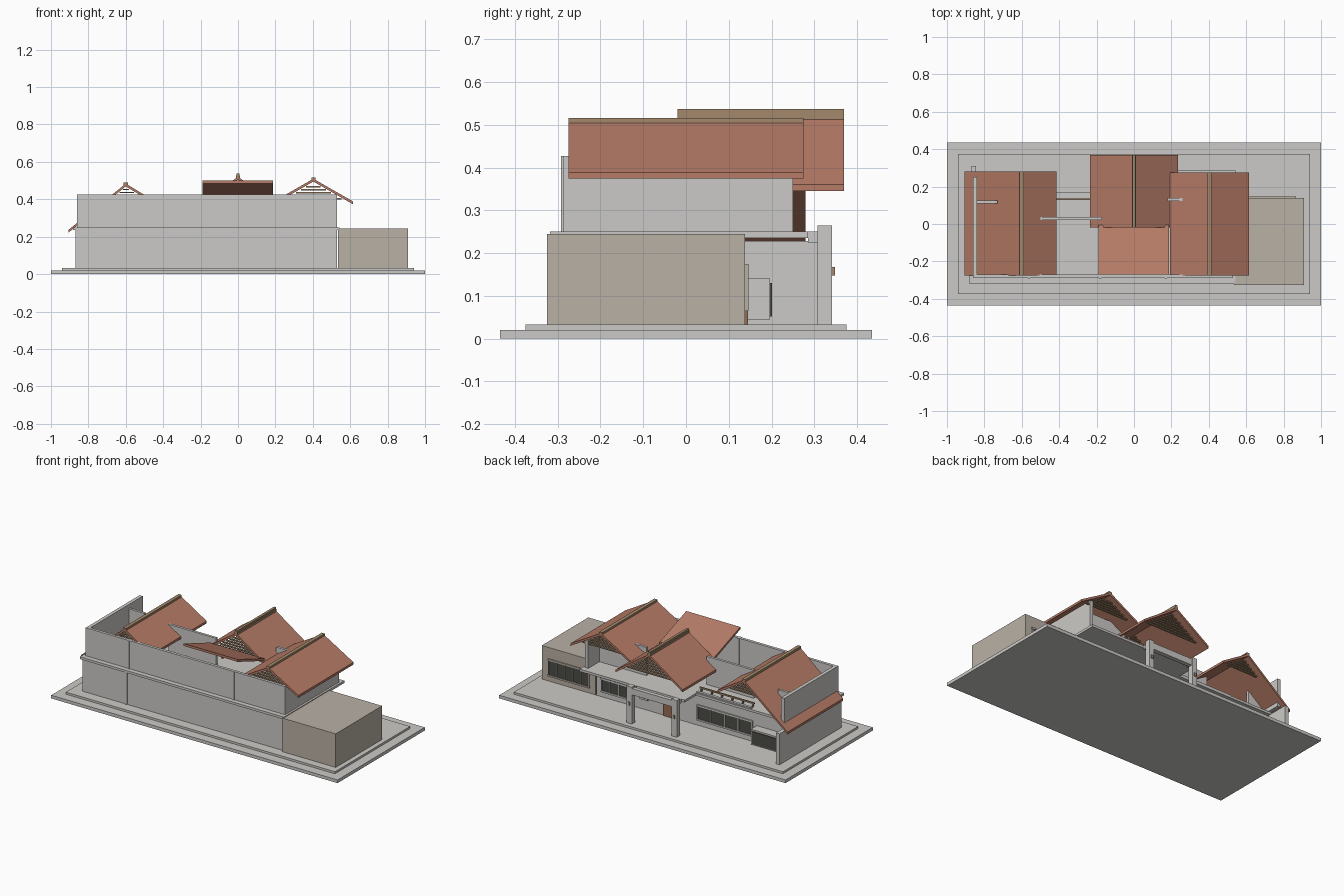
import bpy
import bmesh

cube = bpy.data.objects.get("Cube")
if cube:
    bpy.data.objects.remove(cube, do_unlink=True)


def material(name, rgb):
    m = bpy.data.materials.new(name)
    m.use_nodes = True
    m.diffuse_color = (*rgb, 1)
    m.node_tree.nodes["Principled BSDF"].inputs["Base Color"].default_value = (*rgb, 1)
    return m


PLASTER = material("pale_grey_plaster", (0.6, 0.59, 0.57))
TILE = material("terracotta_tile", (0.47, 0.2, 0.135))
TAN = material("tan_render", (0.49, 0.44, 0.38))
TIMBER = material("light_timber", (0.37, 0.25, 0.15))
GLASS = material("dark_glass", (0.07, 0.07, 0.06))
DOOR = material("brown_door", (0.3, 0.15, 0.09))


def prism(name, profile, axis, start, end, mat):
    """Extrude a closed 2D profile along x or y."""
    bm = bmesh.new()
    rings = []
    for t in (start, end):
        rings.append([bm.verts.new((a, t, z) if axis == "y" else (t, a, z)) for a, z in profile])
    bm.faces.new(rings[0])
    bm.faces.new(rings[1])
    n = len(profile)
    for i in range(n):
        j = (i + 1) % n
        bm.faces.new((rings[0][i], rings[0][j], rings[1][j], rings[1][i]))
    bmesh.ops.recalc_face_normals(bm, faces=bm.faces)
    mesh = bpy.data.meshes.new(name)
    bm.to_mesh(mesh)
    bm.free()
    mesh.materials.append(mat)
    ob = bpy.data.objects.new(name, mesh)
    bpy.context.collection.objects.link(ob)
    return ob


def box(name, x, y, z, mat=PLASTER):
    return prism(name, [(x[0], z[0]), (x[1], z[0]), (x[1], z[1]), (x[0], z[1])], "y", y[0], y[1], mat)


def panel(name, a, b, axis, start, end, thick=0.015):
    """Sloping roof sheet between two points on its upper face."""
    low = [(b[0], b[1] - thick), (a[0], a[1] - thick)]
    return prism(name, [a, b] + low, axis, start, end, TILE)


def window(name, x, y, z, bars, frame=PLASTER):
    """Dark pane on a back wall with frame and mullions."""
    box(name + "_glass", x, (y, y + 0.003), z, GLASS)
    f = 0.005
    for i, h in enumerate(z):
        box(f"{name}_rail_{i}", (x[0] - f, x[1] + f), (y, y + 0.008), (h - f, h + f), frame)
    for i in range(bars + 1):
        c = x[0] + (x[1] - x[0]) * i / bars
        box(f"{name}_mullion_{i}", (c - 0.003, c + 0.003), (y, y + 0.008), z, frame)


# Stepped base
box("base_slab", (-1, 1), (-0.435, 0.435), (0, 0.02))
box("plinth", (-0.94, 0.94), (-0.375, 0.375), (0.02, 0.033))

# Ground floor
box("ground_floor", (-0.87, 0.53), (-0.31, 0.138), (0.033, 0.235))
box("left_end_wall", (-0.87, -0.845), (0.138, 0.31), (0.033, 0.228))
box("annex", (0.535, 0.91), (-0.325, 0.138), (0.033, 0.245), TAN)
box("floor_slab", (-0.882, 0.543), (-0.318, 0.17), (0.235, 0.25))
box("rear_slab", (-0.19, 0.543), (0.17, 0.285), (0.235, 0.25))
box("balcony_kerb", (-0.57, -0.19), (0.148, 0.165), (0.25, 0.258))
box("balcony_rail", (-0.57, -0.19), (0.128, 0.136), (0.268, 0.277), TIMBER)
for i in range(6):
    x = -0.565 + i * 0.072
    box(f"balcony_post_{i}", (x, x + 0.008), (0.128, 0.136), (0.25, 0.268), TIMBER)

# Rear openings
window("annex_window", (0.58, 0.86), 0.138, (0.07, 0.17), 5, TAN)
window("right_window", (0.31, 0.49), 0.138, (0.07, 0.15), 3)
window("small_window", (0.17, 0.22), 0.138, (0.1, 0.15), 1)
window("long_window", (-0.56, -0.18), 0.138, (0.07, 0.16), 4)
box("rear_door", (-0.02, 0.06), (0.138, 0.145), (0.033, 0.17), DOOR)
box("window_bay", (-0.84, -0.59), (0.138, 0.196), (0.045, 0.14))
box("window_bay_glass", (-0.83, -0.6), (0.196, 0.201), (0.052, 0.13), GLASS)

# Porch
box("porch_beam", (-0.175, 0.175), (0.312, 0.338), (0.215, 0.255))
for side, s in (("right", -1), ("left", 1)):
    c = 0.157 * s
    box(f"porch_column_{side}", (c - 0.018, c + 0.018), (0.308, 0.342), (0.033, 0.265))
    box(f"porch_lamp_{side}", (c - 0.006, c + 0.006), (0.342, 0.348), (0.147, 0.168), TIMBER)
    box(f"porch_tie_{side}", (c - 0.01, c + 0.01), (0.285, 0.31), (0.225, 0.25))

# Upper floor walls, open to the sky
UP = (0.25, 0.427)
box("upper_front_wall", (-0.862, 0.53), (-0.288, -0.27), UP)
box("upper_right_end_wall", (-0.862, -0.84), (-0.27, 0.25), UP)
box("upper_left_end_wall", (0.508, 0.53), (-0.27, 0.25), (0.25, 0.425))
box("upper_middle_wall", (-0.5, -0.17), (0.022, 0.038), UP)
box("upper_left_rear_wall", (0.18, 0.51), (0.122, 0.138), UP)
box("upper_right_rear_wall", (-0.84, -0.73), (0.11, 0.126), (0.25, 0.4))
for i, x in enumerate((-0.562, -0.18, 0.17)):
    box(f"upper_pilaster_{i}", (x - 0.006, x + 0.006), (-0.292, -0.264), UP)
box("lower_pilaster", (-0.568, -0.556), (-0.315, -0.31), (0.033, 0.235))


# Gabled roofs with ridge cap and louvred ends
def gable(name, ridge, left, right, y, slat_rows, slat_base):
    rx, rz = ridge
    panel(name + "_slope_west", left, ridge, "y", y[0], y[1])
    panel(name + "_slope_east", ridge, right, "y", y[0], y[1])
    box(name + "_ridge_cap", (rx - 0.011, rx + 0.011), y, (rz - 0.008, rz + 0.006), TIMBER)
    for row in slat_rows:
        z, i = slat_base, 0
        while z < rz - 0.03:
            k = (rz - 0.024 - z) / (rz - left[1])
            m = (rz - 0.024 - z) / (rz - right[1])
            box(f"{name}_slat_{i}", (rx + (left[0] - rx) * k, rx + (right[0] - rx) * m),
                (row, row + 0.012), (z, z + 0.007), TIMBER)
            z, i = z + 0.016, i + 1


gable("right_roof", (-0.6, 0.484), (-0.905, 0.238), (-0.415, 0.372), (-0.275, 0.28), (-0.25, 0.235), 0.385)
gable("central_roof", (0, 0.52), (-0.235, 0.36), (0.235, 0.36), (-0.02, 0.37), (0.0, 0.32), 0.375)
gable("left_roof", (0.403, 0.51), (0.192, 0.389), (0.614, 0.389), (-0.275, 0.275), (-0.25, 0.235), 0.4)
box("central_ridge_crest", (-0.008, 0.008), (-0.02, 0.37), (0.52, 0.537), TIMBER)

# Single-pitch roof falling to the rear
panel("single_pitch_roof", (-0.27, 0.5), (-0.005, 0.405), "x", -0.19, 0.187)
